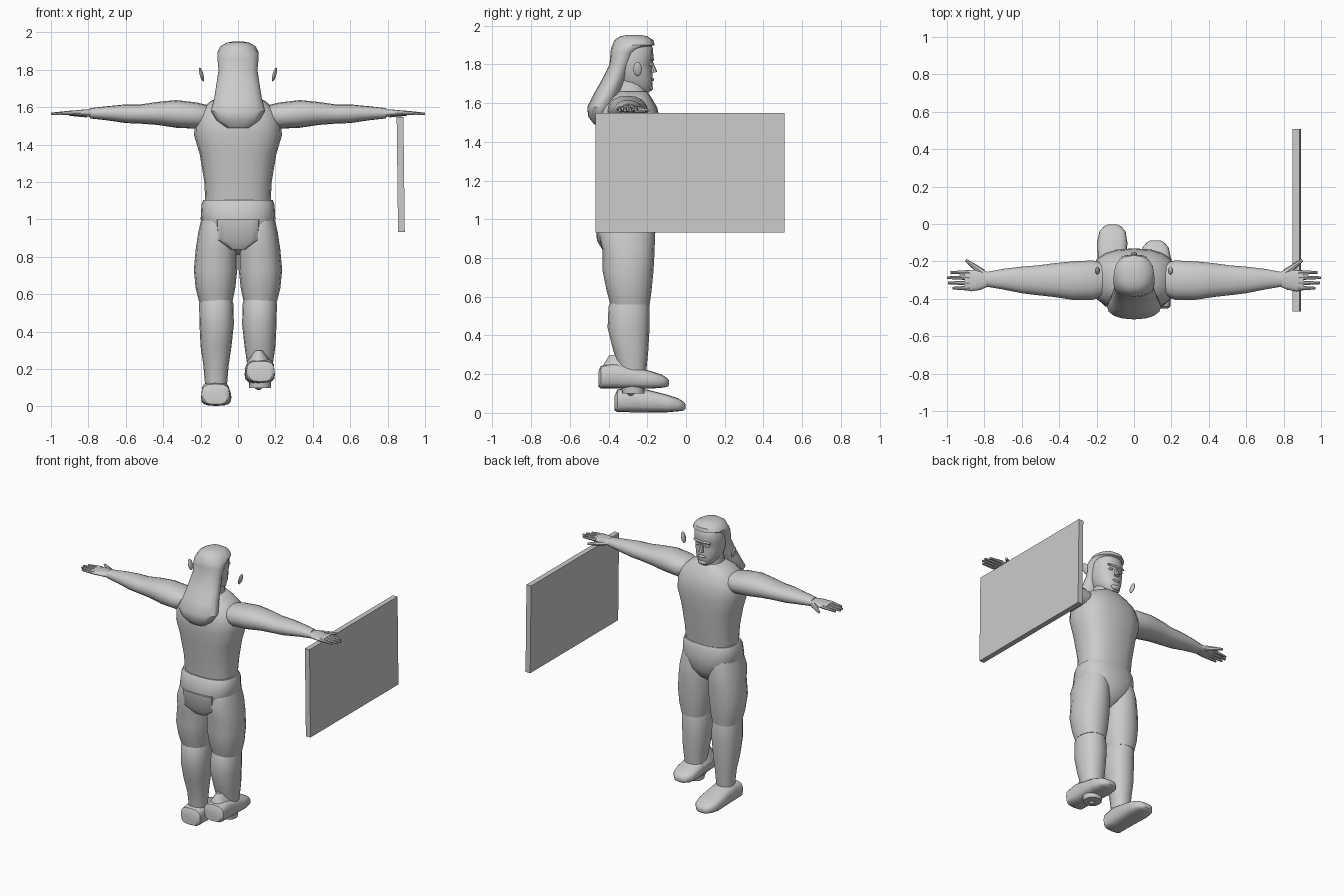
import bpy, bmesh, math
from mathutils import Vector, Matrix

cube = bpy.data.objects.get("Cube")
if cube:
    bpy.data.objects.remove(cube, do_unlink=True)

grey = bpy.data.materials.new("plain_grey")
grey.use_nodes = True
tone = (0.6, 0.6, 0.6, 1)
grey.diffuse_color = tone
grey.node_tree.nodes["Principled BSDF"].inputs["Base Color"].default_value = tone


def finish(name, bm, angle=40):
    """Turn a bmesh into a shaded grey object."""
    bmesh.ops.recalc_face_normals(bm, faces=bm.faces)
    mesh = bpy.data.meshes.new(name)
    bm.to_mesh(mesh)
    bm.free()
    mesh.materials.append(grey)
    obj = bpy.data.objects.new(name, mesh)
    bpy.context.collection.objects.link(obj)
    bpy.ops.object.select_all(action='DESELECT')
    obj.select_set(True)
    bpy.context.view_layer.objects.active = obj
    bpy.ops.object.shade_smooth_by_angle(angle=math.radians(angle))
    return obj


def loft(name, axis, rows, side=1, sides=16, power=0.9, shift=(0, 0, 0)):
    """Skin rounded sections; each row is position, then low/high of the other two axes."""
    bm = bmesh.new()
    rings = []
    for pos, a0, a1, b0, b1 in rows:
        ring = []
        for i in range(sides):
            t = math.tau * i / sides
            c, s = math.cos(t), math.sin(t)
            a = (a0 + a1) / 2 + (a1 - a0) / 2 * math.copysign(abs(c) ** power, c)
            b = (b0 + b1) / 2 + (b1 - b0) / 2 * math.copysign(abs(s) ** power, s)
            p = {'x': (pos, a, b), 'y': (a, pos, b), 'z': (a, b, pos)}[axis]
            p = Vector(p) + Vector(shift)
            ring.append(bm.verts.new((p.x * side, p.y, p.z)))
        rings.append(ring)
    for low, high in zip(rings, rings[1:]):
        for i in range(sides):
            j = (i + 1) % sides
            bm.faces.new((low[i], low[j], high[j], high[i]))
    bm.faces.new(rings[0])
    bm.faces.new(rings[-1])
    return finish(name, bm)


def upright(name, rows, **options):
    """Loft along z, symmetric in x; each row is height, half width, back, front."""
    return loft(name, 'z', [(z, -h, h, y0, y1) for z, h, y0, y1 in rows], **options)


def taper(name, start, end, r0, r1, sides=8):
    start, end = Vector(start), Vector(end)
    line = end - start
    turn = line.to_track_quat('Z', 'Y').to_matrix().to_4x4()
    bm = bmesh.new()
    bmesh.ops.create_cone(bm, cap_ends=True, segments=sides, radius1=r0, radius2=r1,
                          depth=line.length,
                          matrix=Matrix.Translation((start + end) / 2) @ turn)
    return finish(name, bm)


def blob(name, centre, size, tilt=0):
    bm = bmesh.new()
    bmesh.ops.create_uvsphere(bm, u_segments=12, v_segments=8, radius=1,
                              matrix=Matrix.Translation(centre) @ Matrix.Rotation(tilt, 4, 'Y')
                              @ Matrix.Diagonal((*size, 1)))
    return finish(name, bm)


# Trunk
upright("torso", [
    (1.09, .175, -.42, -.17), (1.2, .18, -.43, -.155), (1.35, .205, -.45, -.14),
    (1.45, .235, -.46, -.13), (1.52, .23, -.46, -.135), (1.58, .205, -.44, -.15),
    (1.63, .15, -.4, -.18), (1.66, .09, -.36, -.2)], sides=20, power=.8)
upright("briefs", [
    (.81, .02, -.34, -.27), (.86, .08, -.4, -.2), (.92, .15, -.45, -.16),
    (1, .2, -.46, -.15), (1.08, .195, -.445, -.155), (1.105, .185, -.43, -.165)],
    sides=20, power=.8)
upright("rear_panel", [
    (.84, .04, -.43, -.36), (.89, .11, -.46, -.38), (1, .115, -.468, -.4)], power=.5)

# Head, face and long hair
upright("neck", [(1.58, .09, -.38, -.19), (1.72, .07, -.36, -.21)])
upright("head", [
    (1.655, .035, -.28, -.19), (1.675, .06, -.32, -.175), (1.72, .08, -.36, -.172),
    (1.77, .093, -.38, -.175), (1.8, .096, -.38, -.178), (1.82, .097, -.38, -.168),
    (1.88, .097, -.375, -.17), (1.92, .08, -.36, -.19), (1.94, .04, -.32, -.23)])
upright("hair", [
    (1.49, .06, -.475, -.43), (1.53, .115, -.505, -.4), (1.58, .145, -.51, -.37),
    (1.65, .127, -.475, -.34), (1.72, .116, -.435, -.31), (1.8, .104, -.395, -.28),
    (1.86, .11, -.39, -.25), (1.885, .11, -.387, -.21), (1.9, .108, -.38, -.162),
    (1.925, .095, -.37, -.168), (1.945, .06, -.34, -.2), (1.952, .025, -.3, -.24)])
taper("nose", (0, -.178, 1.81), (0, -.166, 1.757), .008, .018)
blob("brow", (0, -.178, 1.825), (.07, .014, .009))
blob("lips", (0, -.176, 1.722), (.03, .011, .009))
blob("chin", (0, -.185, 1.678), (.035, .016, .016))

for side, label in ((1, "left"), (-1, "right")):
    # Loose ears and eyes
    blob(label + "_ear", (side * .195, -.25, 1.775), (.01, .022, .038), side * .25)
    blob(label + "_eye", (side * .038, -.184, 1.8), (.015, .012, .008))

    # Arm
    loft(label + "_arm", 'x', [
        (.16, -.38, -.21, 1.5, 1.61), (.22, -.405, -.195, 1.485, 1.625),
        (.33, -.405, -.2, 1.49, 1.638), (.43, -.39, -.21, 1.505, 1.628),
        (.52, -.38, -.222, 1.512, 1.615), (.6, -.37, -.228, 1.515, 1.615),
        (.7, -.35, -.24, 1.53, 1.605), (.79, -.335, -.257, 1.54, 1.595)], side)

    # Hand with four fingers and a thumb
    loft(label + "_palm", 'x', [
        (.77, -.33, -.26, 1.545, 1.59), (.82, -.352, -.242, 1.552, 1.588),
        (.87, -.36, -.247, 1.555, 1.583), (.905, -.352, -.252, 1.56, 1.58)], side)
    for i, tip in enumerate((.97, .995, 1, .98)):
        y = -.343 + i * .028
        taper(f"{label}_finger_{i + 1}", (side * .88, y, 1.57), (side * tip, y, 1.564),
              .013, .007)
    taper(label + "_thumb", (side * .81, -.26, 1.565), (side * .9, -.193, 1.562), .02, .008)

    # Leg
    loft(label + "_thigh", 'z', [
        (1.03, .02, .19, -.42, -.18), (.93, .008, .213, -.45, -.16),
        (.84, .003, .226, -.43, -.162), (.73, .004, .236, -.43, -.168),
        (.63, .015, .226, -.41, -.178), (.56, .03, .208, -.39, -.188)], side)
    loft(label + "_calf", 'z', [
        (.585, .035, .2, -.385, -.195), (.55, .025, .208, -.4, -.188),
        (.44, .022, .206, -.405, -.188), (.32, .035, .2, -.375, -.195),
        (.22, .05, .185, -.345, -.205), (.1, .06, .175, -.33, -.215)], side)

    # Boot, the left one lifted and set further back
    shift = (0, -.085, .122) if side > 0 else (0, 0, 0)
    loft(label + "_boot", 'y', [
        (-.368, .06, .18, .012, .09), (-.355, .045, .195, .005, .12),
        (-.28, .045, .195, .003, .135), (-.2, .042, .195, .003, .12),
        (-.1, .035, .198, .003, .095), (-.04, .045, .185, .008, .075),
        (-.012, .07, .16, .012, .058), (-.003, .09, .14, .02, .045)],
        side, power=.65, shift=shift)

# Lifted boot collar and the ankle tip under its sole
loft("left_boot_collar", 'z', [
    (.2, .035, .19, -.435, -.2), (.25, .055, .17, -.425, -.22),
    (.3, .09, .135, -.395, -.25)])
taper("left_ankle_tip", (.11, -.285, .14), (.11, -.285, .088), .065, .008)

# Flat board held by the left hand
bm = bmesh.new()
bmesh.ops.create_cube(bm, size=1, matrix=Matrix.Translation((.87, .02, 1.24))
                      @ Matrix.Rotation(-.012, 4, 'Y') @ Matrix.Diagonal((.036, .977, .615, 1)))
finish("board", bm)
